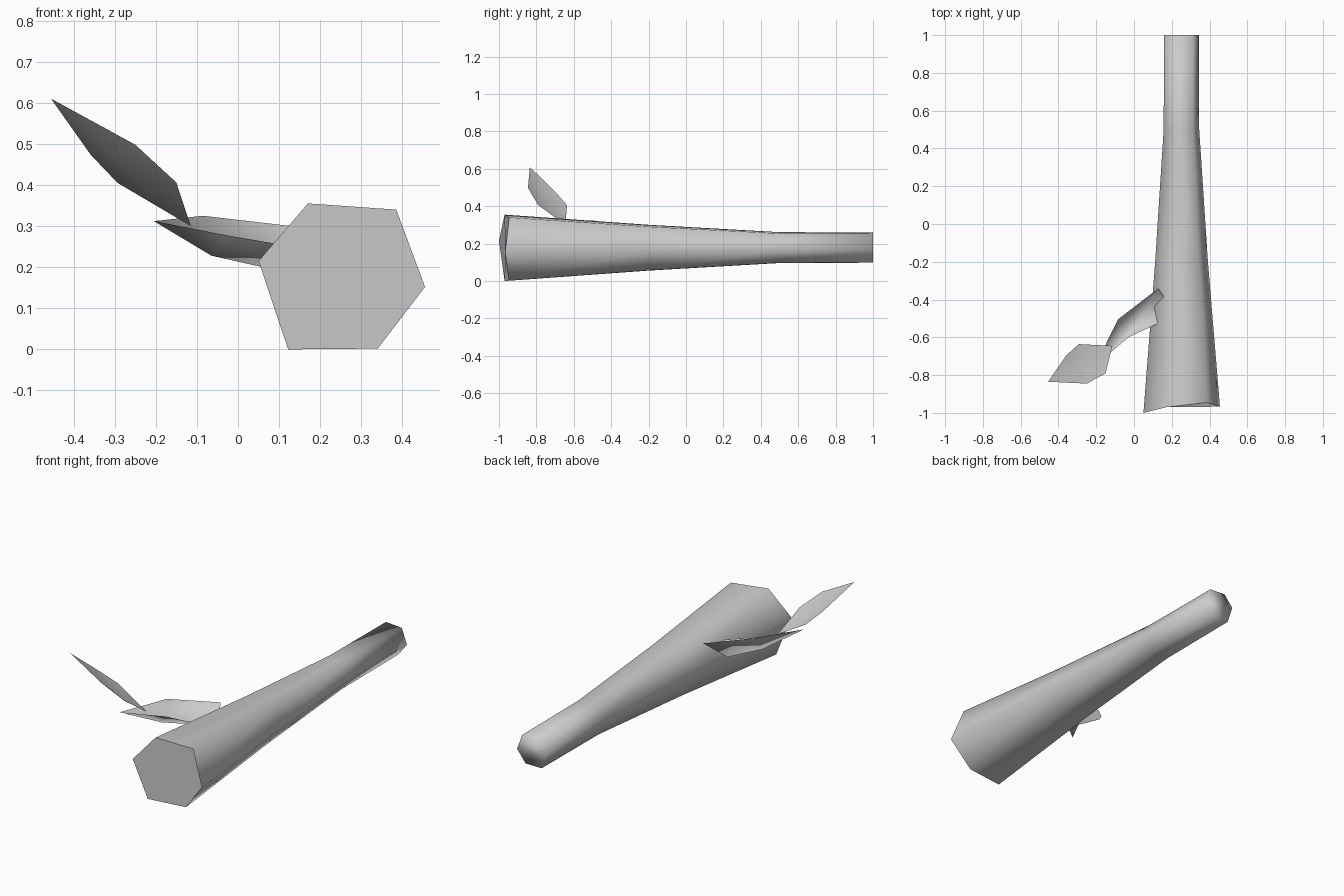
import bpy
from mathutils import Vector

cube = bpy.data.objects.get("Cube")
if cube:
    bpy.data.objects.remove(cube, do_unlink=True)

# One plain grey for everything
GREY = (0.6, 0.6, 0.6, 1.0)
grey = bpy.data.materials.new("plain_grey")
grey.use_nodes = True
grey.diffuse_color = GREY
grey.node_tree.nodes["Principled BSDF"].inputs["Base Color"].default_value = GREY


def make_object(name, verts, faces):
    mesh = bpy.data.meshes.new(name)
    mesh.from_pydata(verts, [], faces)
    mesh.materials.append(grey)
    mesh.shade_smooth()
    obj = bpy.data.objects.new(name, mesh)
    bpy.context.collection.objects.link(obj)
    return obj


# Log: an irregular hexagon scaled along the length, with a slightly uneven cut end
centre = Vector((0.25, 0, 0.18))
section = [(0.05, -1.0, 0.215), (0.17, -0.97, 0.355), (0.385, -0.945, 0.34),
           (0.455, -0.967, 0.152), (0.34, -0.945, 0.002), (0.122, -0.97, 0.0)]
stations = [(-0.2, 0.69), (0.5, 0.465), (1.0, 0.455)]
sides = len(section)

verts = [Vector(p) for p in section]
for y, scale in stations:
    for p in section:
        q = centre + (Vector(p) - centre) * scale
        q.y = y
        verts.append(q)

faces = [tuple(range(sides))[::-1]]
for ring in range(len(stations)):
    a, b = ring * sides, (ring + 1) * sides
    for i in range(sides):
        j = (i + 1) % sides
        faces.append((a + i, a + j, b + j, b + i))
faces.append(tuple(range(len(stations) * sides, (len(stations) + 1) * sides)))
faces = [f[::-1] for f in faces]

log = make_object("log", verts, faces)
# Crisp rim around the front cut, softly rounded back end
log.data.polygons[0].use_smooth = False
for edge in log.data.edges:
    edge.use_edge_sharp = all(v < sides for v in edge.vertices)


def make_leaf(name, tip, left, keel, right, base):
    """Folded blade: two edges and a keel running from tip to base."""
    pts = [tip, base] + left + keel + right
    l, k, r = (2, 3), (4, 5), (6, 7)
    leaf_faces = []
    for near, far in ((l, k), (k, r)):
        leaf_faces += [(0, near[0], far[0]),
                       (near[0], near[1], far[1], far[0]),
                       (near[1], 1, far[1])]
    return make_object(name, pts, leaf_faces)


# Lower leaf grows out of the side of the log
make_leaf("lower_leaf",
          tip=(-0.205, -0.75, 0.312),
          left=[(-0.03, -0.6, 0.278), (0.12, -0.53, 0.252)],
          keel=[(-0.065, -0.58, 0.228), (0.06, -0.45, 0.2)],
          right=[(-0.085, -0.505, 0.325), (0.13, -0.34, 0.3)],
          base=(0.18, -0.42, 0.26))

# Upper leaf rises from the tip of the lower one
make_leaf("upper_leaf",
          tip=(-0.455, -0.835, 0.61),
          left=[(-0.25, -0.845, 0.498), (-0.15, -0.79, 0.406)],
          keel=[(-0.313, -0.778, 0.474), (-0.23, -0.72, 0.392)],
          right=[(-0.358, -0.695, 0.473), (-0.293, -0.636, 0.405)],
          base=(-0.115, -0.645, 0.3))
